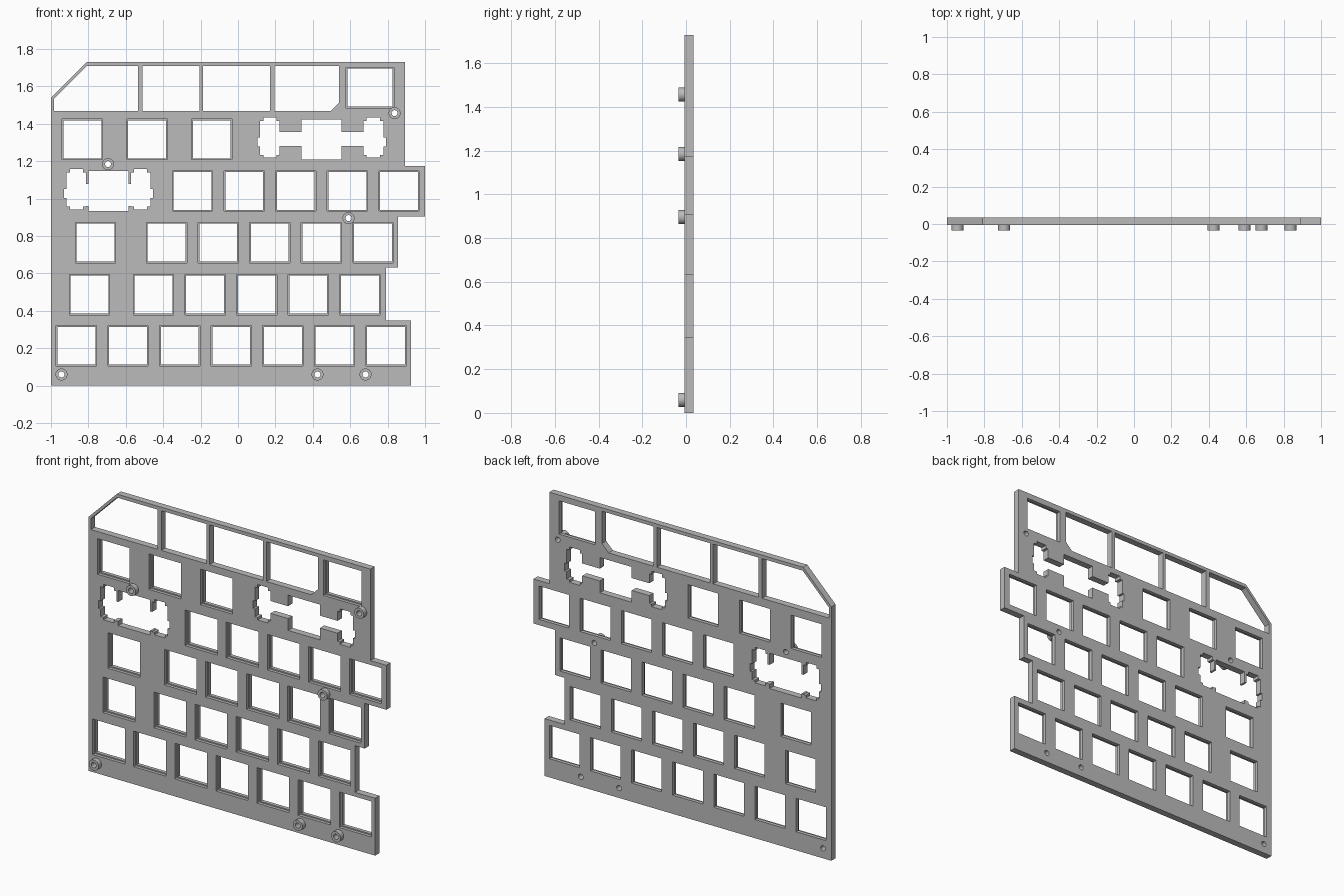
import bpy, bmesh, math
from mathutils import Matrix, Vector

if "Cube" in bpy.data.objects:
    bpy.data.objects.remove(bpy.data.objects["Cube"], do_unlink=True)

FRONT, BACK, STEP, NOSE = -0.006, 0.035, 0.013, -0.035
PITCH = 0.276
KEY_POCKET, KEY_HOLE = 0.108, 0.101

grey = bpy.data.materials.new("plate_grey")
grey.use_nodes = True
colour = (0.5, 0.5, 0.5, 1)
grey.diffuse_color = colour
grey.node_tree.nodes["Principled BSDF"].inputs["Base Color"].default_value = colour


def prism(bm, outline, y0, y1):
    """Extrude an x/z outline from y0 to y1."""
    face = bm.faces.new([bm.verts.new((x, y0, z)) for x, z in outline])
    result = bmesh.ops.extrude_face_region(bm, geom=[face])
    verts = [v for v in result["geom"] if isinstance(v, bmesh.types.BMVert)]
    bmesh.ops.translate(bm, verts=verts, vec=Vector((0, y1 - y0, 0)))


def finish(name, bm):
    bmesh.ops.recalc_face_normals(bm, faces=bm.faces)
    mesh = bpy.data.meshes.new(name)
    bm.to_mesh(mesh)
    bm.free()
    mesh.materials.append(grey)
    obj = bpy.data.objects.new(name, mesh)
    bpy.context.collection.objects.link(obj)
    return obj


def cut(target, outlines, y0, y1):
    """Subtract a set of separate prisms from the target."""
    bm = bmesh.new()
    for outline in outlines:
        prism(bm, outline, y0, y1)
    cutter = finish("cutter", bm)
    cutter.hide_render = True
    mod = target.modifiers.new("cut", "BOOLEAN")
    mod.operation, mod.solver, mod.object = "DIFFERENCE", "EXACT", cutter
    bpy.context.view_layer.objects.active = target
    bpy.ops.object.modifier_apply(modifier=mod.name)
    bpy.data.objects.remove(cutter, do_unlink=True)


def rect(x, z, hx, hz):
    return [(x - hx, z - hz), (x + hx, z - hz), (x + hx, z + hz), (x - hx, z + hz)]


def circle(x, z, r, n=32):
    angles = [2 * math.pi * i / n for i in range(n)]
    return [(x + r * math.cos(a), z + r * math.sin(a)) for a in angles]


def stabilised(cx, cz, s, top, low):
    """Key opening joined by necks to a notched slot on either side."""
    k, e = 0.107, s + 0.105
    half = [(k, k), (k, top), (s, top), (s, 0.098), (s + 0.016, 0.098),
            (s + 0.016, 0.117), (e - 0.019, 0.117), (e - 0.019, 0.098), (e, 0.098),
            (e, 0.011), (e + 0.013, 0.011), (e + 0.013, -0.037), (e, -0.037),
            (e, -0.083), (e - 0.019, -0.083), (e - 0.019, -0.098),
            (s + 0.016, -0.098), (s + 0.016, -0.083), (s, -0.083),
            (s, low), (k, low), (k, -k)]
    loop = half + [(-x, z) for x, z in reversed(half)]
    return [(cx + x, cz + z) for x, z in loop]


# Key rows: height, single keys, start of the evenly spaced run, run length
rows = [(0.214, [], -0.864, 7),
        (0.487, [-0.794], -0.452, 5),
        (0.765, [-0.762], -0.382, 5),
        (1.041, [], -0.243, 5),
        (1.317, [-0.832, -0.486, -0.14], 0, 0)]
keys = [(x, z) for z, singles, start, count in rows
        for x in singles + [start + PITCH * i for i in range(count)]]
wide_key = (0.706, 1.594)

# Plate outline with the staggered right edge and chamfered corner
bm = bmesh.new()
prism(bm, [(-1, 0), (0.925, 0), (0.925, 0.348), (0.79, 0.348), (0.79, 0.631),
           (0.855, 0.631), (0.855, 0.905), (1, 0.905), (1, 1.175), (0.893, 1.175),
           (0.893, 1.73), (-0.81, 1.73), (-1, 1.54)], FRONT, BACK)
plate = finish("switch_plate", bm)

# Clip pockets from the front, then smaller openings right through
cut(plate, [rect(x, z, KEY_POCKET, KEY_POCKET) for x, z in keys]
    + [rect(*wide_key, 0.128, KEY_POCKET)], -0.1, STEP)

top, base = 1.709, 1.468
windows = [
    [(-0.984, base), (-0.535, base), (-0.535, top), (-0.808, top), (-0.984, 1.533)],
    [(-0.511, base), (-0.207, base), (-0.207, top), (-0.511, top)],
    [(-0.187, base), (0.171, base), (0.171, top), (-0.187, top)],
    [(0.195, base), (0.495, base), (0.54, 1.513), (0.54, top), (0.195, top)]]
cut(plate, [rect(x, z, KEY_HOLE, KEY_HOLE) for x, z in keys]
    + [rect(*wide_key, 0.121, KEY_HOLE)] + windows
    + [stabilised(-0.693, 1.041, 0.12, 0.037, -0.08),
       stabilised(0.447, 1.317, 0.225, 0.04, -0.035)], -0.1, 0.1)

# Screw standoffs: tubes set through the plate
standoffs = [(-0.944, 0.06), (0.425, 0.06), (0.682, 0.06),
             (0.591, 0.896), (-0.695, 1.185), (0.837, 1.457)]
cut(plate, [circle(x, z, 0.032) for x, z in standoffs], -0.1, 0.1)
for i, (x, z) in enumerate(standoffs):
    bm = bmesh.new()
    prism(bm, circle(x, z, 0.032), NOSE, BACK)
    tube = finish(f"standoff_{i + 1}", bm)
    cut(tube, [circle(x, z, 0.016)], -0.1, 0.1)
    bpy.ops.object.select_all(action="DESELECT")
    tube.select_set(True)
    bpy.context.view_layer.objects.active = tube
    bpy.ops.object.shade_smooth_by_angle(angle=math.radians(35))
